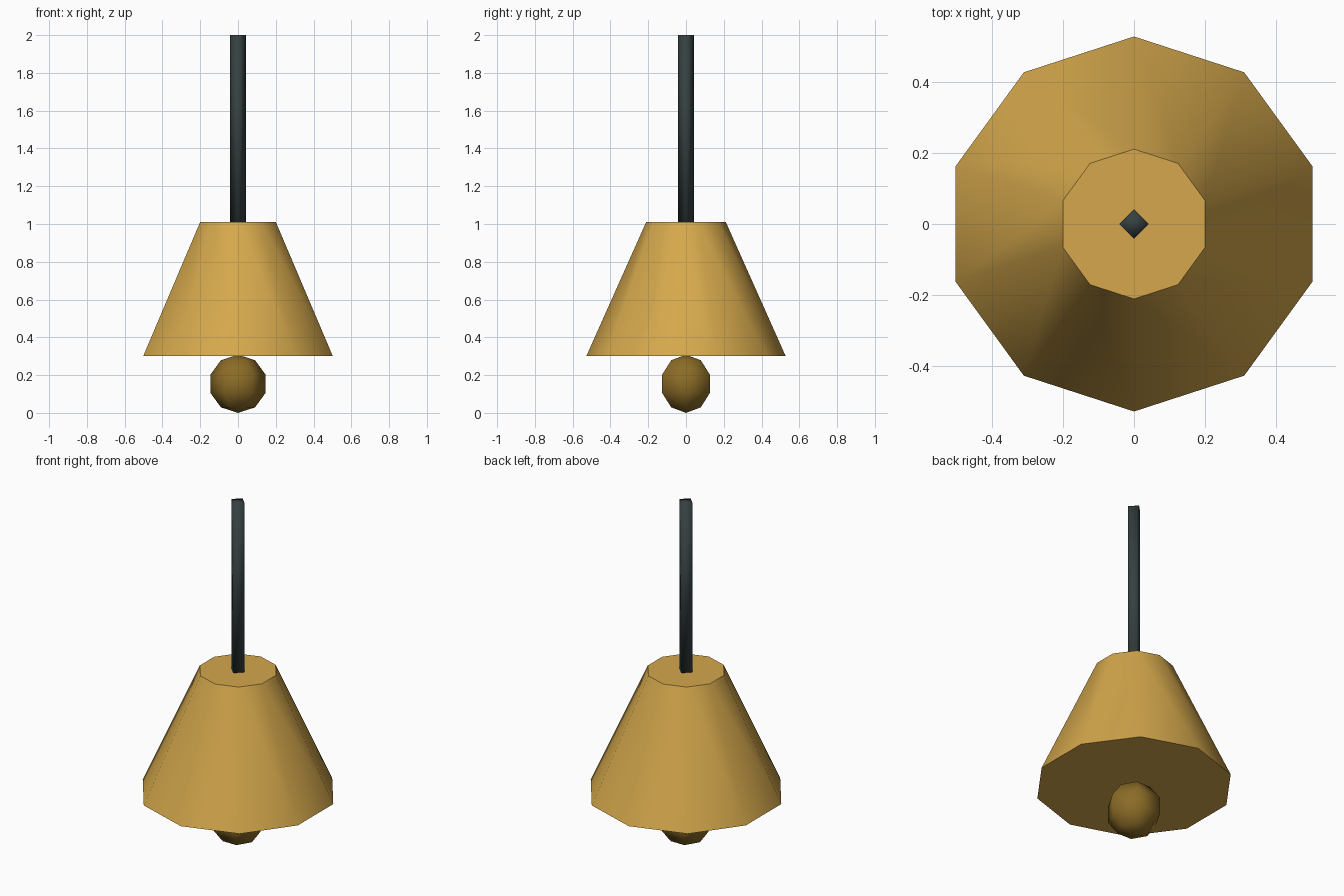
import bpy, math

cube = bpy.data.objects.get("Cube")
if cube:
    bpy.data.objects.remove(cube, do_unlink=True)


def material(name, rgb):
    mat = bpy.data.materials.new(name)
    mat.use_nodes = True
    mat.diffuse_color = (*rgb, 1)
    mat.node_tree.nodes["Principled BSDF"].inputs["Base Color"].default_value = (*rgb, 1)
    return mat


def finish(name, mat, flat_caps=False):
    obj = bpy.context.object
    obj.name = name
    obj.data.materials.append(mat)
    for face in obj.data.polygons:
        face.use_smooth = True
    if flat_caps:
        bpy.ops.object.shade_smooth_by_angle(angle=math.radians(45))
    return obj


gold = material("gold", (0.66, 0.39, 0.072))
bronze = material("bronze", (0.26, 0.15, 0.02))
iron = material("dark iron", (0.037, 0.052, 0.052))

# Ten-sided closed bell
bell_bottom, bell_top = 0.30, 1.01
bpy.ops.mesh.primitive_cone_add(
    vertices=10, radius1=0.528, radius2=0.211, depth=bell_top - bell_bottom,
    location=(0, 0, (bell_bottom + bell_top) / 2))
finish("bell", gold, flat_caps=True)

# Square hanging rod, softly shaded all round
bpy.ops.mesh.primitive_cylinder_add(
    vertices=4, radius=0.042, depth=2 - bell_top,
    location=(0, 0, (2 + bell_top) / 2))
finish("hanging_rod", iron)

# Low-poly clapper ball, with a corner towards the front
bpy.ops.mesh.primitive_uv_sphere_add(
    segments=6, ring_count=5, radius=0.154, location=(0, 0, 0.154),
    rotation=(0, 0, math.pi / 2))
finish("clapper", bronze)
